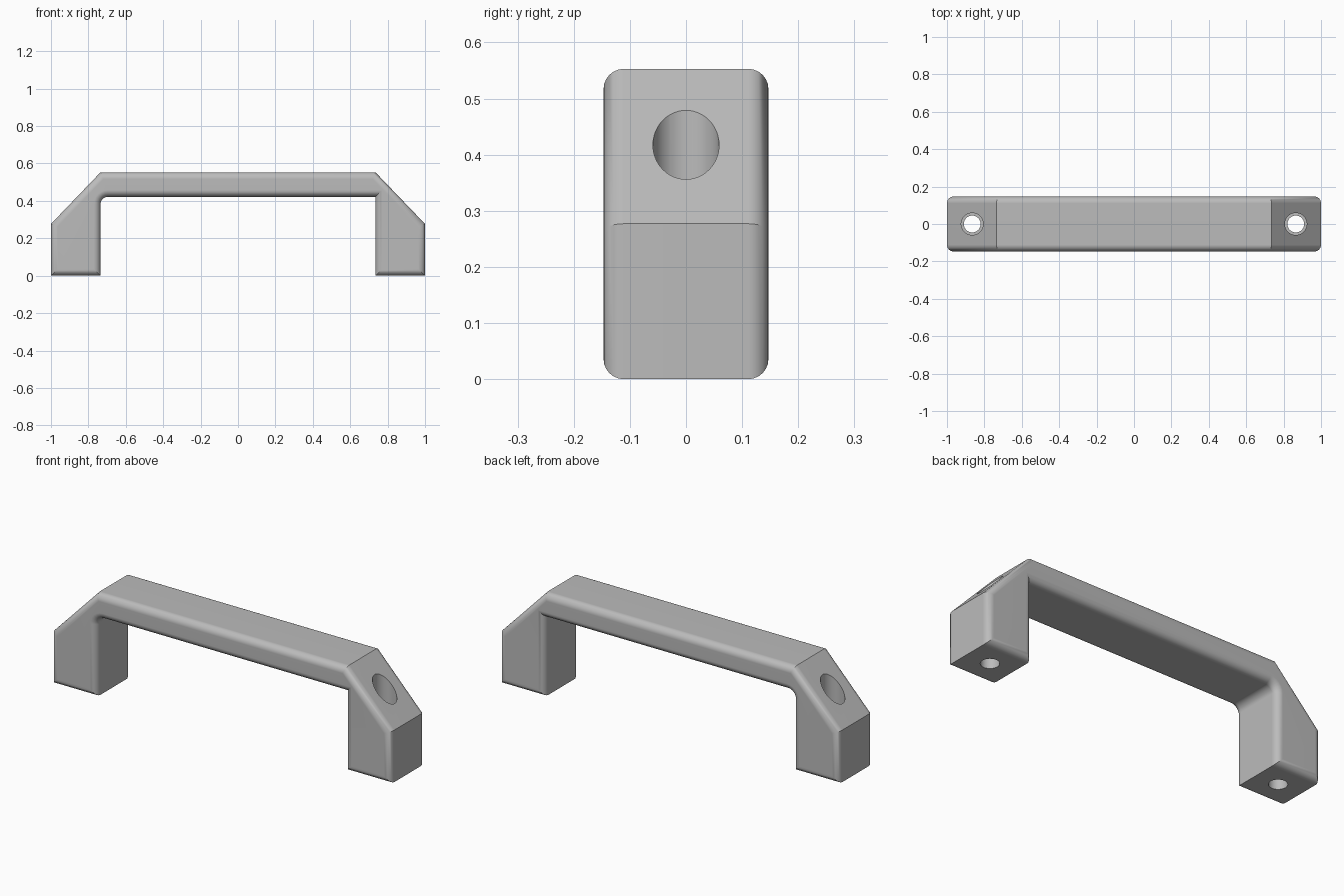
import bpy, bmesh, math
from mathutils import Vector

cube = bpy.data.objects.get("Cube")
if cube:
    bpy.data.objects.remove(cube, do_unlink=True)

HALF_W, TOP, SHOULDER, INNER, UNDER = 0.147, 0.553, 0.277, 0.735, 0.422
ROUND, FILLET, HOLE_X = 0.036, 0.04, 0.865

grey = bpy.data.materials.new("handle grey")
grey.use_nodes = True
colour = (0.5, 0.5, 0.5, 1)
grey.diffuse_color = colour
grey.node_tree.nodes["Principled BSDF"].inputs["Base Color"].default_value = colour


def make_object(name, bm):
    bmesh.ops.recalc_face_normals(bm, faces=bm.faces)
    mesh = bpy.data.meshes.new(name)
    bm.to_mesh(mesh)
    bm.free()
    mesh.materials.append(grey)
    ob = bpy.data.objects.new(name, mesh)
    bpy.context.collection.objects.link(ob)
    return ob


# Bridge-shaped handle body, extruded across its width
half = [(INNER, UNDER), (INNER, 0), (1, 0), (1, SHOULDER), (INNER, TOP)]
profile = half + [(-x, z) for x, z in reversed(half)]
bm = bmesh.new()
front = bm.faces.new([bm.verts.new((x, -HALF_W, z)) for x, z in profile])
extruded = bmesh.ops.extrude_face_region(bm, geom=[front], use_keep_orig=True)
back_verts = [v for v in extruded["geom"] if isinstance(v, bmesh.types.BMVert)]
bmesh.ops.translate(bm, verts=back_verts, vec=(0, 2 * HALF_W, 0))
bmesh.ops.recalc_face_normals(bm, faces=bm.faces)

# Fillet where the grip meets one leg
corner = Vector((-INNER, 0, UNDER))
inner_edge = [e for e in bm.edges
              if all((v.co - corner).xz.length < 0.001 for v in e.verts)]
bmesh.ops.bevel(bm, geom=inner_edge, offset=FILLET, offset_type='OFFSET',
                segments=6, profile=0.5, affect='EDGES')

# Rounded outline along the front and back faces
outline = [e for e in bm.edges
           if abs(e.verts[0].co.y - e.verts[1].co.y) < 0.001]
bmesh.ops.bevel(bm, geom=outline, offset=ROUND, offset_type='OFFSET',
                segments=6, profile=0.5, affect='EDGES')
handle = make_object("handle", bm)


# Stepped screw holes: a narrow bore with a wider recess above it
def cutter(name, x, radius, bottom, top):
    bm = bmesh.new()
    bmesh.ops.create_cone(bm, cap_ends=True, segments=48, radius1=radius,
                          radius2=radius, depth=top - bottom)
    bmesh.ops.translate(bm, verts=bm.verts, vec=(x, 0, (top + bottom) / 2))
    ob = make_object(name, bm)
    ob.hide_render = True
    return ob


cutters = []
for side, x in (("left", HOLE_X), ("right", -HOLE_X)):
    cutters.append(cutter(side + "_bore", x, 0.045, -0.1, 0.7))
    cutters.append(cutter(side + "_recess", x, 0.059, 0.16, 0.7))
for ob in cutters:
    mod = handle.modifiers.new(ob.name, 'BOOLEAN')
    mod.operation, mod.solver, mod.object = 'DIFFERENCE', 'EXACT', ob

# Bake the holes, drop the cutters and smooth the rounded edges
bpy.context.view_layer.update()
depsgraph = bpy.context.evaluated_depsgraph_get()
cut_mesh = bpy.data.meshes.new_from_object(handle.evaluated_get(depsgraph))
handle.modifiers.clear()
handle.data = cut_mesh
for ob in cutters:
    bpy.data.objects.remove(ob, do_unlink=True)

bpy.ops.object.select_all(action='DESELECT')
handle.select_set(True)
bpy.context.view_layer.objects.active = handle
bpy.ops.object.shade_smooth_by_angle(angle=math.radians(30))
weighted = handle.modifiers.new("flat_faces", 'WEIGHTED_NORMAL')
weighted.keep_sharp = True
